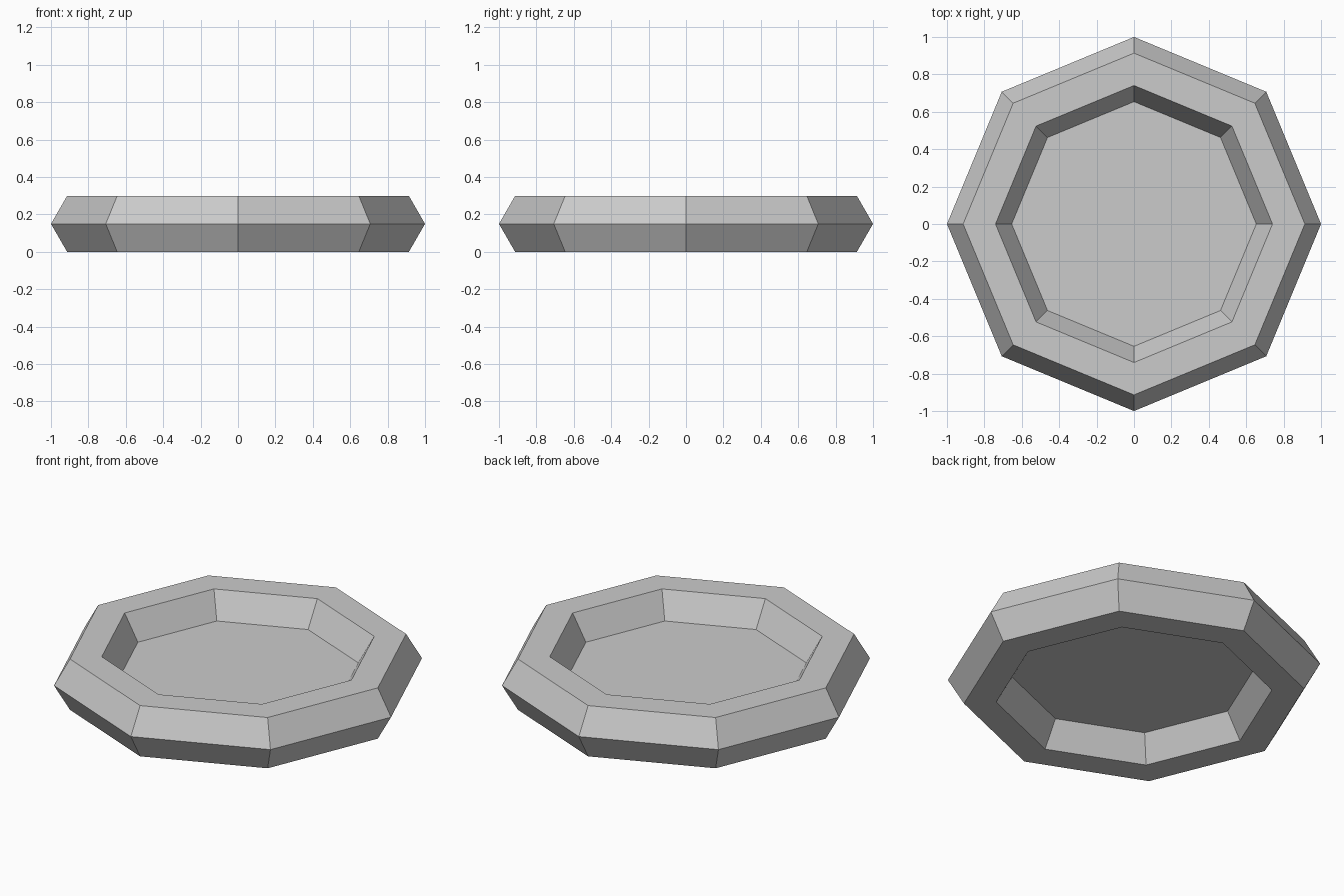
import bpy
from math import cos, sin, pi

cube = bpy.data.objects.get("Cube")
if cube:
    bpy.data.objects.remove(cube, do_unlink=True)

SIDES = 8          # segments around the ring
RIM_SIDES = 6      # sides of the rim cross-section
TUBE = 0.173       # cross-section radius
MAJOR = 1 - TUBE   # ring radius
MID = TUBE * sin(pi / 3)  # half height

grey = bpy.data.materials.new("light_grey")
grey.use_nodes = True
colour = (0.6, 0.6, 0.6, 1)
grey.diffuse_color = colour
grey.node_tree.nodes["Principled BSDF"].inputs["Base Color"].default_value = colour


def add_part(name, verts, faces):
    mesh = bpy.data.meshes.new(name)
    mesh.from_pydata(verts, [], faces)
    mesh.materials.append(grey)
    part = bpy.data.objects.new(name, mesh)
    bpy.context.collection.objects.link(part)
    return part


def ring_point(radius, i, z):
    a = 2 * pi * i / SIDES
    return (radius * cos(a), radius * sin(a), z)


# Faceted rim: hexagonal section swept around an octagon
verts = [ring_point(MAJOR + TUBE * cos(2 * pi * j / RIM_SIDES), i,
                    MID + TUBE * sin(2 * pi * j / RIM_SIDES))
         for i in range(SIDES) for j in range(RIM_SIDES)]


def index(i, j):
    return (i % SIDES) * RIM_SIDES + j % RIM_SIDES


faces = [(index(i, j), index(i + 1, j), index(i + 1, j + 1), index(i, j + 1))
         for i in range(SIDES) for j in range(RIM_SIDES)]
add_part("rim", verts, faces)

# Flat panel closing the hole at mid height
add_part("centre_panel",
         [ring_point(MAJOR - TUBE, i, MID) for i in range(SIDES)],
         [tuple(range(SIDES))])
